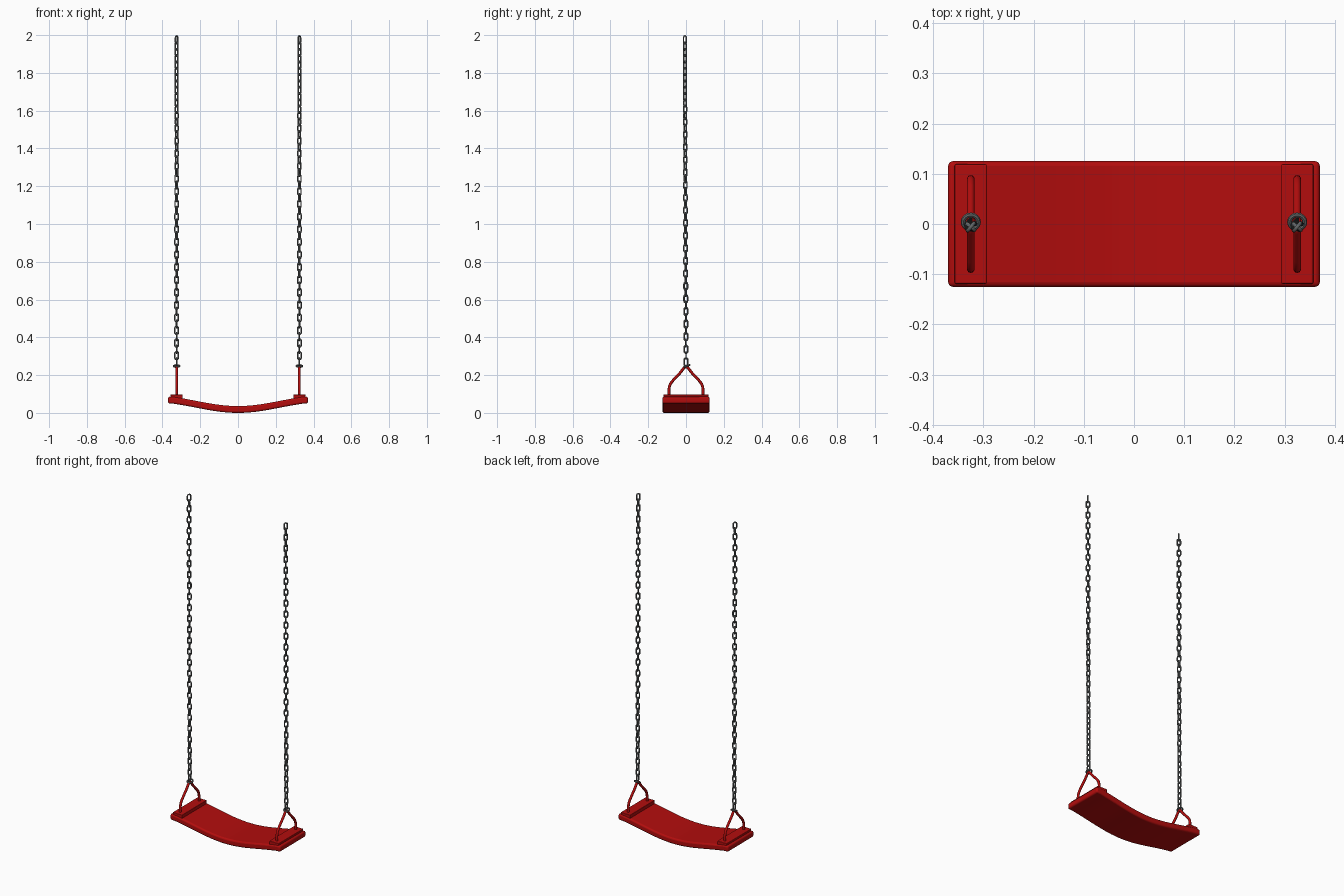
import bpy, bmesh, math
from mathutils import Vector, Matrix

cube = bpy.data.objects.get("Cube")
if cube:
    bpy.data.objects.remove(cube, do_unlink=True)


def material(name, color, metallic=0.0):
    m = bpy.data.materials.new(name)
    m.use_nodes = True
    m.diffuse_color = (*color, 1)
    m.node_tree.nodes["Principled BSDF"].inputs["Base Color"].default_value = (*color, 1)
    return m


RED = material("seat red", (0.45, 0.004, 0.004))
STEEL = material("chain grey", (0.13, 0.14, 0.14))
CHAIN_X = 0.325


def finish(name, bm, mat, bevel=0.0, angle=40):
    bmesh.ops.recalc_face_normals(bm, faces=bm.faces)
    mesh = bpy.data.meshes.new(name)
    bm.to_mesh(mesh)
    bm.free()
    mesh.materials.append(mat)
    obj = bpy.data.objects.new(name, mesh)
    bpy.context.collection.objects.link(obj)
    bpy.ops.object.select_all(action='DESELECT')
    obj.select_set(True)
    bpy.context.view_layer.objects.active = obj
    if bevel:
        mod = obj.modifiers.new("Rounded edges", 'BEVEL')
        mod.width, mod.segments = bevel, 3
        mod.limit_method, mod.angle_limit = 'ANGLE', math.radians(50)
    bpy.ops.object.shade_smooth_by_angle(angle=math.radians(angle))
    return obj


def tube(bm, path, radius, sides, closed=False, side_axis=Vector((1, 0, 0))):
    """Sweep a circle along a flat path whose plane is normal to side_axis."""
    rings = []
    n = len(path)
    for i, p in enumerate(path):
        a = path[i - 1] if closed or i else p
        b = path[(i + 1) % n] if closed or i < n - 1 else p
        out = (b - a).normalized().cross(side_axis)
        rings.append([bm.verts.new(p + radius * (math.cos(t) * out + math.sin(t) * side_axis))
                      for t in (math.tau * k / sides for k in range(sides))])
    for i in range(n if closed else n - 1):
        r, s = rings[i], rings[(i + 1) % n]
        for k in range(sides):
            bm.faces.new((r[k], r[(k + 1) % sides], s[(k + 1) % sides], s[k]))
    if not closed:
        bm.faces.new(rings[0])
        bm.faces.new(rings[-1])


# Sagging seat: a box cut into strips and bent, flattening near both ends
def sag(x):
    t = min(abs(x) / 0.35, 1)
    return 0.05 * (0.5 * t * t + 0.25 * (1 - math.cos(math.pi * t)))


bm = bmesh.new()
strips = 24
loops = []
for i in range(strips + 1):
    x = -0.37 + 0.74 * i / strips
    loops.append([bm.verts.new((x, y, sag(x) + z))
                  for y, z in ((-0.125, 0), (0.125, 0), (0.125, 0.036), (-0.125, 0.036))])
for a, b in zip(loops, loops[1:]):
    for k in range(4):
        bm.faces.new((a[k], a[(k + 1) % 4], b[(k + 1) % 4], b[k]))
bm.faces.new(loops[0])
bm.faces.new(loops[-1])
finish("seat", bm, RED, 0.009)

# Chain links: stadium shapes, alternating by a quarter turn with a slow twist
LINKS, LENGTH, WIRE, HALF_WIDTH = 52, 0.05, 0.0042, 0.0095
BOTTOM, TOP = 0.245, 2.0
PITCH = (TOP - BOTTOM - LENGTH) / (LINKS - 1)


def link_path():
    straight = LENGTH / 2 - WIRE - HALF_WIDTH
    pts = []
    for k in range(14):
        end = 1 if k < 7 else -1
        t = math.pi * (k % 7) / 6 + (0 if end > 0 else math.pi)
        pts.append(Vector((0, HALF_WIDTH * math.cos(t), HALF_WIDTH * math.sin(t) + end * straight)))
    return pts


for side, label in ((1, "left"), (-1, "right")):
    x = side * CHAIN_X

    # Mounting plate on the seat end
    bm = bmesh.new()
    bmesh.ops.create_cube(bm, size=1, matrix=Matrix.Translation((x, 0, 0.085))
                          @ Matrix.Diagonal((0.064, 0.238, 0.024, 1)))
    finish(label + "_mounting_plate", bm, RED, 0.003)

    # Bent hanger rod, arching from one edge of the plate to the other
    half = [(0.09, 0.085), (0.09, 0.125), (0.088, 0.14), (0.082, 0.154), (0.072, 0.168),
            (0.03, 0.213), (0.016, 0.232), (0.008, 0.241)]
    outline = half + [(0, 0.244)] + [(-y, z) for y, z in reversed(half)]
    bm = bmesh.new()
    tube(bm, [Vector((x, y, z)) for y, z in outline], 0.0075, 10)
    finish(label + "_hanger", bm, RED)

    # Tilted ring joining hanger and chain
    bm = bmesh.new()
    circle = [Vector((0, 0.015 * math.cos(t), 0.015 * math.sin(t)))
              for t in (math.tau * k / 16 for k in range(16))]
    tube(bm, circle, 0.005, 8, True)
    bm.transform(Matrix.Translation((x, 0.004, 0.248)) @ Matrix.Rotation(0.35, 4, 'X')
                 @ Matrix.Rotation(math.pi / 2, 4, 'Y'))
    finish(label + "_joining_ring", bm, STEEL)

    # Chain
    bm = bmesh.new()
    for i in range(LINKS):
        start = len(bm.verts)
        tube(bm, link_path(), WIRE, 6, True)
        bm.verts.ensure_lookup_table()
        turn = math.pi / 2 * (i % 2) + 0.9 * i / LINKS
        place = (Matrix.Translation((x, -0.006 * i / LINKS, BOTTOM + LENGTH / 2 + PITCH * i))
                 @ Matrix.Rotation(turn, 4, 'Z'))
        bmesh.ops.transform(bm, matrix=place, verts=bm.verts[start:])
    finish(label + "_chain", bm, STEEL, angle=70)
